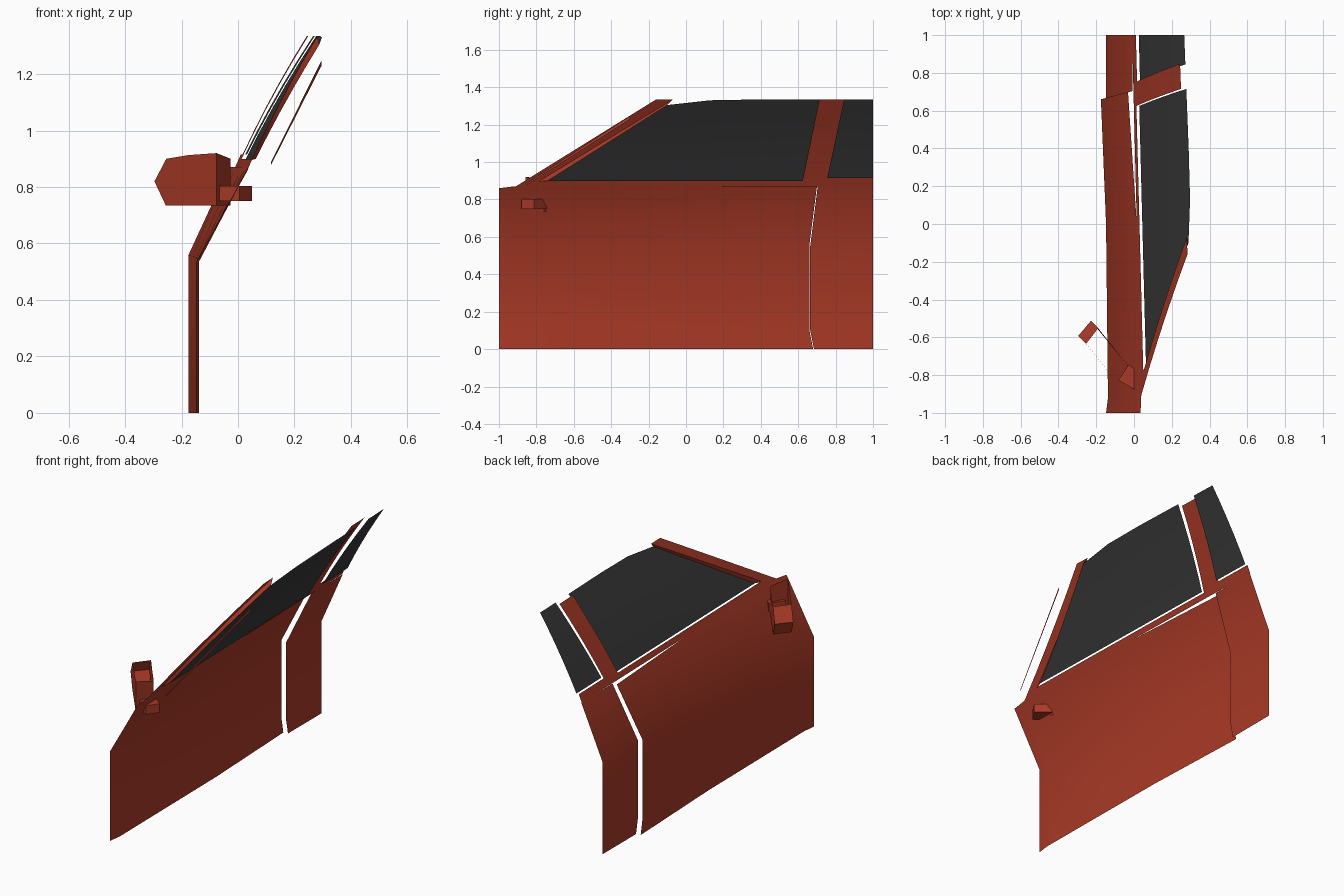
import bpy, math

cube = bpy.data.objects.get("Cube")
if cube:
    bpy.data.objects.remove(cube, do_unlink=True)


def material(name, color):
    m = bpy.data.materials.new(name)
    m.use_nodes = True
    m.diffuse_color = color
    m.node_tree.nodes["Principled BSDF"].inputs["Base Color"].default_value = color
    return m


RED = material("red paint", (0.40, 0.042, 0.02, 1))
GLASS = material("dark glass", (0.04, 0.04, 0.04, 1))


def build(name, verts, faces, mat):
    me = bpy.data.meshes.new(name)
    me.from_pydata(verts, [], faces)
    me.materials.append(mat)
    ob = bpy.data.objects.new(name, me)
    bpy.context.collection.objects.link(ob)
    bpy.ops.object.select_all(action='DESELECT')
    ob.select_set(True)
    bpy.context.view_layer.objects.active = ob
    bpy.ops.object.shade_smooth_by_angle(angle=math.radians(40))
    return ob


def sheet(name, rows, mat=RED):
    """Skin a grid of points, rows running bottom to top and front to back."""
    n = len(rows[0])
    faces = [(r * n + c, (r + 1) * n + c, (r + 1) * n + c + 1, r * n + c + 1)
             for r in range(len(rows) - 1) for c in range(n - 1)]
    return build(name, [p for row in rows for p in row], faces, mat)


def lerp(a, b, t):
    return a + (b - a) * t


def glass_x(y, z):
    h = z - 0.9
    return 0.044 - 0.026 * y + (0.60 - 0.03 * y) * h - 0.2 * h * (0.435 - h)


def skin_x(y, z):
    return glass_x(y, z) - 0.015 - 0.03 * (z - 0.9)


def low_x(y):
    return -0.148 + 0.011 * max(0, -y)


def skin_point(y, z):
    return (skin_x(y, z), y, z)


def glass_point(y, z):
    return (glass_x(y, z), y, z)


# Door skin, swung slightly open toward the back
REAR_EDGE = [(0.68, 0), (0.66, 0.1), (0.66, 0.55), (0.70, 0.87)]
rows = []
for i, (rear, z) in enumerate(REAR_EDGE):
    row = []
    for y in (-1, -0.92, -0.45, 0, rear / 2, rear):
        swing = 0.028 * max(0, y) / 0.68
        if i == 3:
            zz = 0.86 if y == -1 else z
            x = skin_x(y, zz)
        else:
            zz = z + 0.015 * y if i == 2 else z
            x = -0.148 if y == -1 else low_x(y)
        row.append((x - swing, y, zz))
    rows.append(row)
sheet("door_panel", rows)

# Rear body panel behind the door
rows = []
for i, (edge, z) in enumerate(REAR_EDGE):
    x = skin_x(0.85, z) if i == 3 else -0.148
    rows.append([(x, edge + 0.004, z), (x, 1, z)])
sheet("rear_panel", rows)

# Window sill
sill = [(-0.91, 0.872), (-0.78, 0.9), (0, 0.9), (0.625, 0.9), (0.755, 0.915), (1, 0.915)]
sheet("window_sill", [[skin_point(y, 0.87) for y, z in sill],
                      [skin_point(y, z) for y, z in sill]])

# Pillar between the windows
STEPS = [i / 5 for i in range(6)]
sheet("middle_pillar", [[skin_point(lerp(0.625, 0.715, t), lerp(0.9, 1.335, t)),
                         skin_point(lerp(0.755, 0.848, t), lerp(0.915, 1.335, t))]
                        for t in STEPS])

# Front pillar with its return to the glass
sheet("front_pillar", [[skin_point(lerp(-0.91, -0.16, t), lerp(0.87, 1.335, t)),
                        skin_point(lerp(-0.79, -0.07, t), lerp(0.895, 1.335, t)),
                        glass_point(lerp(-0.74, -0.10, t), lerp(0.9, 1.305, t))]
                       for t in STEPS])

# Thin windscreen trim
sheet("windscreen_trim", [[(0.117, -0.85, 0.878), (0.295, -0.30, 1.228)],
                          [(0.117, -0.85, 0.888), (0.295, -0.30, 1.247)]])

# Window glass
rows = []
for t in STEPS:
    yf, zf = lerp(-0.74, -0.10, t), lerp(0.9, 1.305, t)
    yr, zr = lerp(0.625, 0.715, t), lerp(0.9, 1.335, t)
    rows.append([glass_point(lerp(yf, yr, s), lerp(zf, zr, s) + bump * t)
                 for s, bump in ((0, 0), (0.28, 0.017), (0.6, 0.012), (1, 0))])
sheet("door_glass", rows, GLASS)
sheet("rear_glass", [[glass_point(lerp(0.755, 0.845, t), lerp(0.915, 1.335, t)),
                      glass_point(1, lerp(0.915, 1.335, t))] for t in STEPS], GLASS)

# Mirror housing: open shell, a profile swept between front and back walls
profile = [(0, 0.82), (0.042, 0.90), (0.12, 0.913), (0.22, 0.92), (0.22, 0.735), (0.04, 0.735)]


def mirror_point(u, z, back):
    y = -0.593 - 1.0 * u if u < 0.05 else -0.635 - 1.25 * (u - 0.042)
    wide = 1 - 1.2 * u
    return (-0.296 + u + 0.068 * wide * back, y + (0.08 + 0.08 * u) * back, z - 0.02 * back * (z > 0.91))


n = len(profile)
verts = [mirror_point(u, z, b) for b in (0, 1) for u, z in profile]
ends = [(0, 1), (3, 4), (5, 0)]
faces = [tuple(range(n)), tuple(reversed(range(n, 2 * n)))]
faces += [(a, a + n, b + n, b) for a, b in ends]
build("mirror_housing", verts, faces, RED)

# Mirror arm reaching through the door skin
arm = []
for cx, cy, half in ((-0.055, -0.785, 0.05), (0.027, -0.845, 0.04)):
    for side, z in ((-1, 0.75), (1, 0.75), (1, 0.803), (-1, 0.803)):
        arm.append((cx + side * half * 0.55, cy + side * half * 0.83, z))
build("mirror_arm", arm, [(3, 2, 1, 0), (4, 5, 6, 7)] +
      [(i, (i + 1) % 4, (i + 1) % 4 + 4, i + 4) for i in range(4)], RED)
